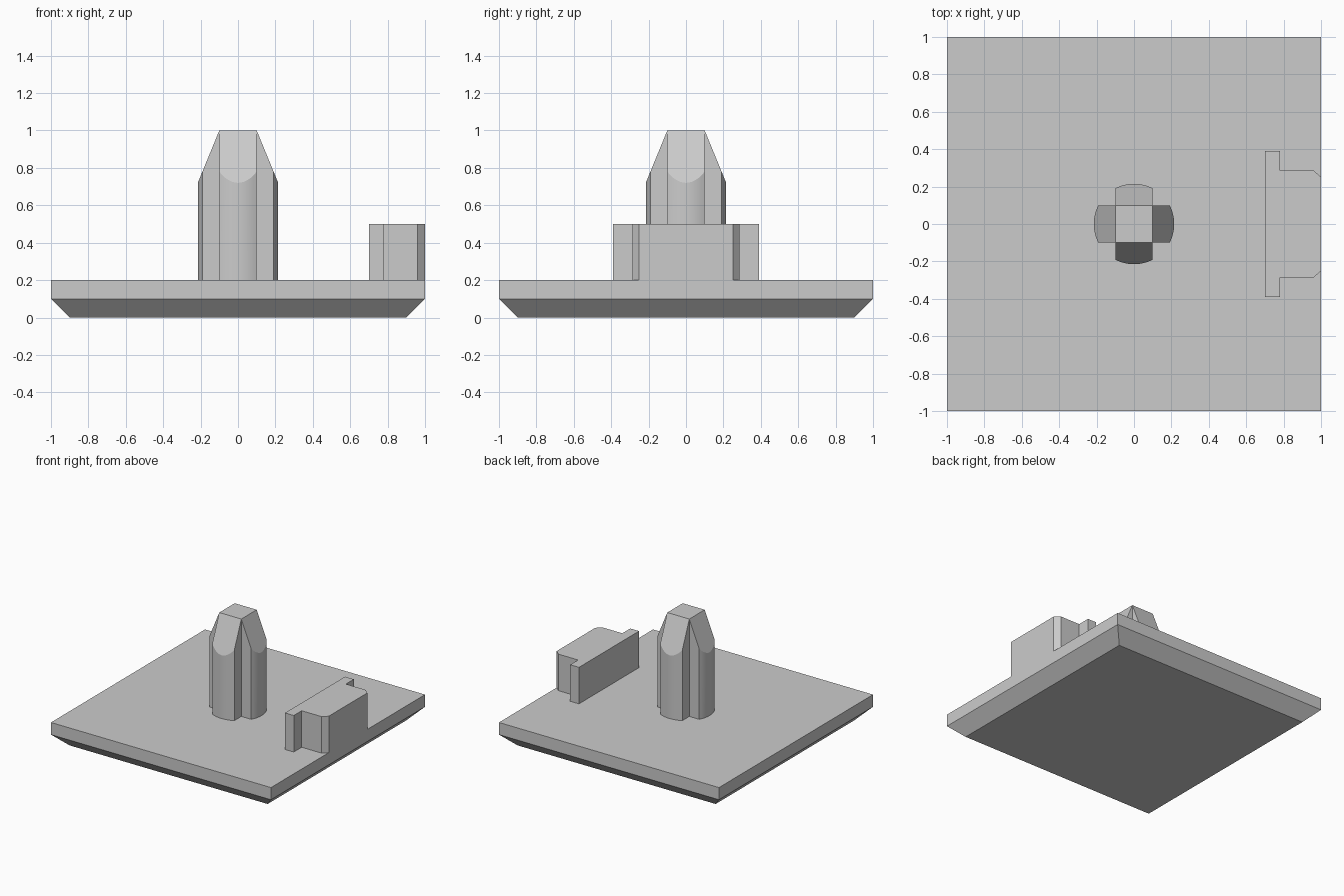
import bpy
import bmesh
from math import asin, sin, cos, pi

cube = bpy.data.objects.get("Cube")
if cube:
    bpy.data.objects.remove(cube, do_unlink=True)

grey = bpy.data.materials.new("light_grey")
grey.use_nodes = True
colour = (0.6, 0.6, 0.6, 1)
grey.diffuse_color = colour
grey.node_tree.nodes["Principled BSDF"].inputs["Base Color"].default_value = colour


def finish(bm, name):
    bmesh.ops.recalc_face_normals(bm, faces=bm.faces)
    mesh = bpy.data.meshes.new(name)
    bm.to_mesh(mesh)
    bm.free()
    mesh.materials.append(grey)
    obj = bpy.data.objects.new(name, mesh)
    bpy.context.collection.objects.link(obj)
    return obj


def wall(bm, lower, upper):
    """Join two closed rings of vertices with quads."""
    for i in range(len(lower)):
        j = (i + 1) % len(lower)
        bm.faces.new((lower[i], lower[j], upper[j], upper[i]))


# Square base plate with a chamfered underside
bm = bmesh.new()
rings = []
for half, z in ((0.9, 0), (1, 0.1), (1, 0.2)):
    corners = ((-half, -half), (half, -half), (half, half), (-half, half))
    rings.append([bm.verts.new((x, y, z)) for x, y in corners])
wall(bm, rings[0], rings[1])
wall(bm, rings[1], rings[2])
bm.faces.new(rings[0])
bm.faces.new(rings[2])
finish(bm, "base_plate")

# Cross-shaped post: four rounded arms with tapered tips around a square core
CORE, RADIUS, SEGMENTS = 0.1, 0.215, 12
PLATE_TOP, POST_TOP, SHOULDER = 0.2, 1.0, 0.72
slope = (POST_TOP - SHOULDER) / (RADIUS - CORE)
spread = asin(CORE / RADIUS)
bm = bmesh.new()
lower, upper, core_top = [], [], []
caps = []
for arm in range(4):
    turn = arm * pi / 2
    outline = [(CORE, -CORE)]
    for i in range(SEGMENTS + 1):
        a = spread * (2 * i / SEGMENTS - 1)
        outline.append((RADIUS * cos(a), RADIUS * sin(a)))
    start = len(upper)
    for u, v in outline:
        x = u * cos(turn) - v * sin(turn)
        y = u * sin(turn) + v * cos(turn)
        lower.append(bm.verts.new((x, y, PLATE_TOP)))
        upper.append(bm.verts.new((x, y, POST_TOP - slope * (u - CORE))))
    core_top.append(upper[start])
    caps.append(upper[start:])
wall(bm, lower, upper)
for i, cap in enumerate(caps):
    bm.faces.new(cap + [core_top[(i + 1) % 4]])
bm.faces.new(core_top)
bm.faces.new(lower)
post = finish(bm, "cross_post")
bpy.ops.object.select_all(action="DESELECT")
post.select_set(True)
bpy.context.view_layer.objects.active = post
bpy.ops.object.shade_smooth_by_angle(angle=pi / 9)

# T-shaped edge block, outlined on one side and mirrored across y
half_outline = [(0.7, 0.39), (0.78, 0.39), (0.78, 0.287), (0.96, 0.287), (1, 0.25)]
outline = half_outline + [(x, -y) for x, y in reversed(half_outline)]
bm = bmesh.new()
lower = [bm.verts.new((x, y, PLATE_TOP)) for x, y in outline]
upper = [bm.verts.new((x, y, 0.5)) for x, y in outline]
wall(bm, lower, upper)
bm.faces.new(lower)
bm.faces.new(upper)
finish(bm, "edge_block")
